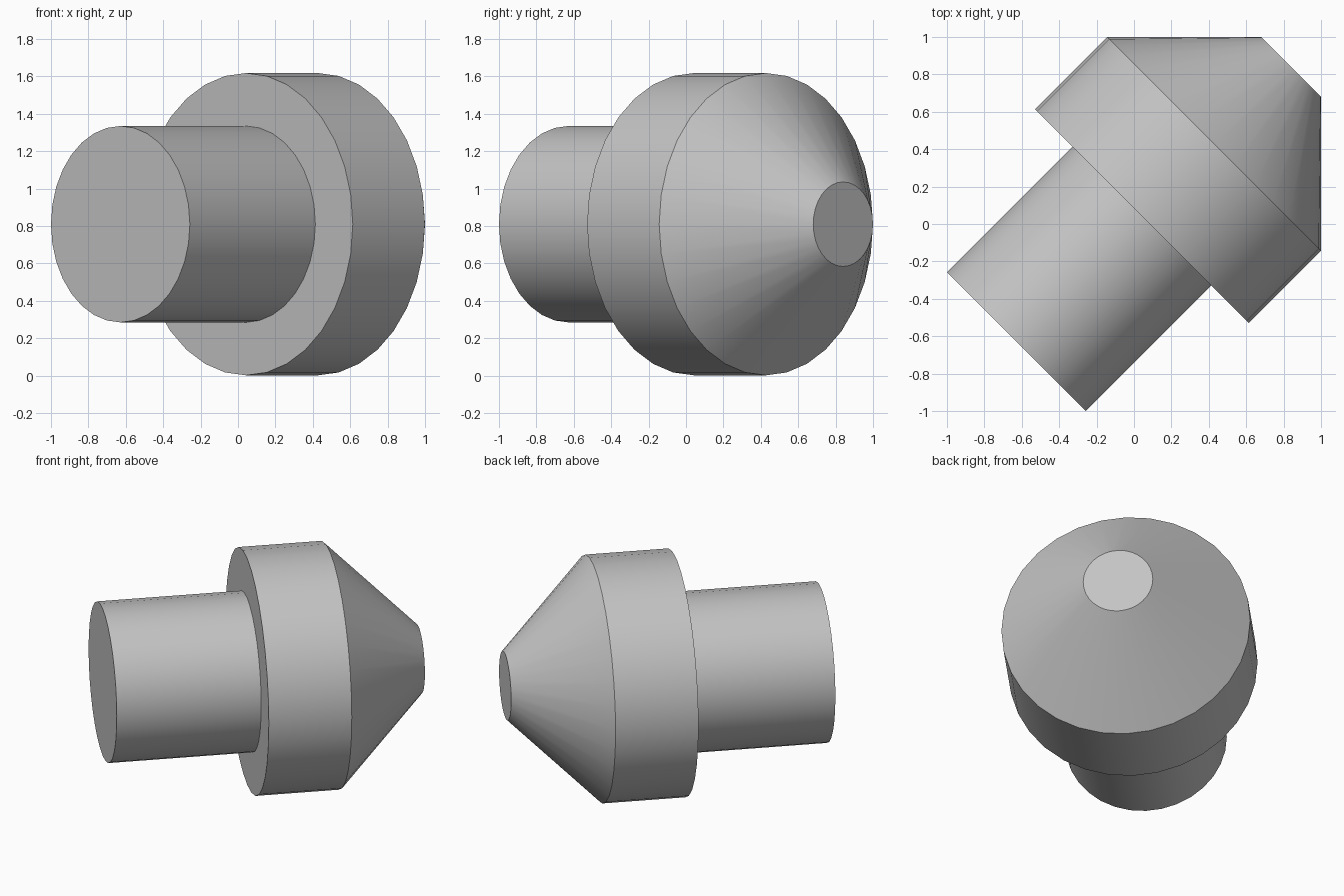
import bpy, bmesh, math
from mathutils import Matrix

cube = bpy.data.objects.get("Cube")
if cube:
    bpy.data.objects.remove(cube, do_unlink=True)

SIDES = 32
AXIS_HEIGHT = 0.81

# Plain grey material
grey = bpy.data.materials.new("plain grey")
grey.use_nodes = True
colour = (0.55, 0.55, 0.55, 1)
grey.diffuse_color = colour
grey.node_tree.nodes["Principled BSDF"].inputs["Base Color"].default_value = colour

# Turned profile: (position along the axis, radius) for shaft, collar, cone nose
profile = [(-0.889, 0.525), (0.06, 0.525),
           (0.06, 0.808), (0.605, 0.808),
           (1.188, 0.226)]

bm = bmesh.new()
verts = [bm.verts.new((t, 0, r)) for t, r in profile]
edges = [bm.edges.new(pair) for pair in zip(verts, verts[1:])]
bmesh.ops.spin(bm, geom=verts + edges, cent=(0, 0, 0), axis=(1, 0, 0),
               angle=math.tau, steps=SIDES, use_merge=True)
bmesh.ops.remove_doubles(bm, verts=bm.verts[:], dist=0.0005)

# Flat caps on the shaft end and the nose tip
bmesh.ops.holes_fill(bm, edges=[e for e in bm.edges if e.is_boundary], sides=0)
bmesh.ops.recalc_face_normals(bm, faces=bm.faces[:])

# Lay the axis diagonally across the ground plane
bm.transform(Matrix.Translation((0, 0, AXIS_HEIGHT)) @ Matrix.Rotation(math.radians(45), 4, "Z"))
mesh = bpy.data.meshes.new("stepped_plug")
bm.to_mesh(mesh)
bm.free()
mesh.materials.append(grey)

plug = bpy.data.objects.new("stepped_plug", mesh)
bpy.context.collection.objects.link(plug)
bpy.ops.object.select_all(action="DESELECT")
plug.select_set(True)
bpy.context.view_layer.objects.active = plug
bpy.ops.object.shade_smooth_by_angle(angle=math.radians(30))
